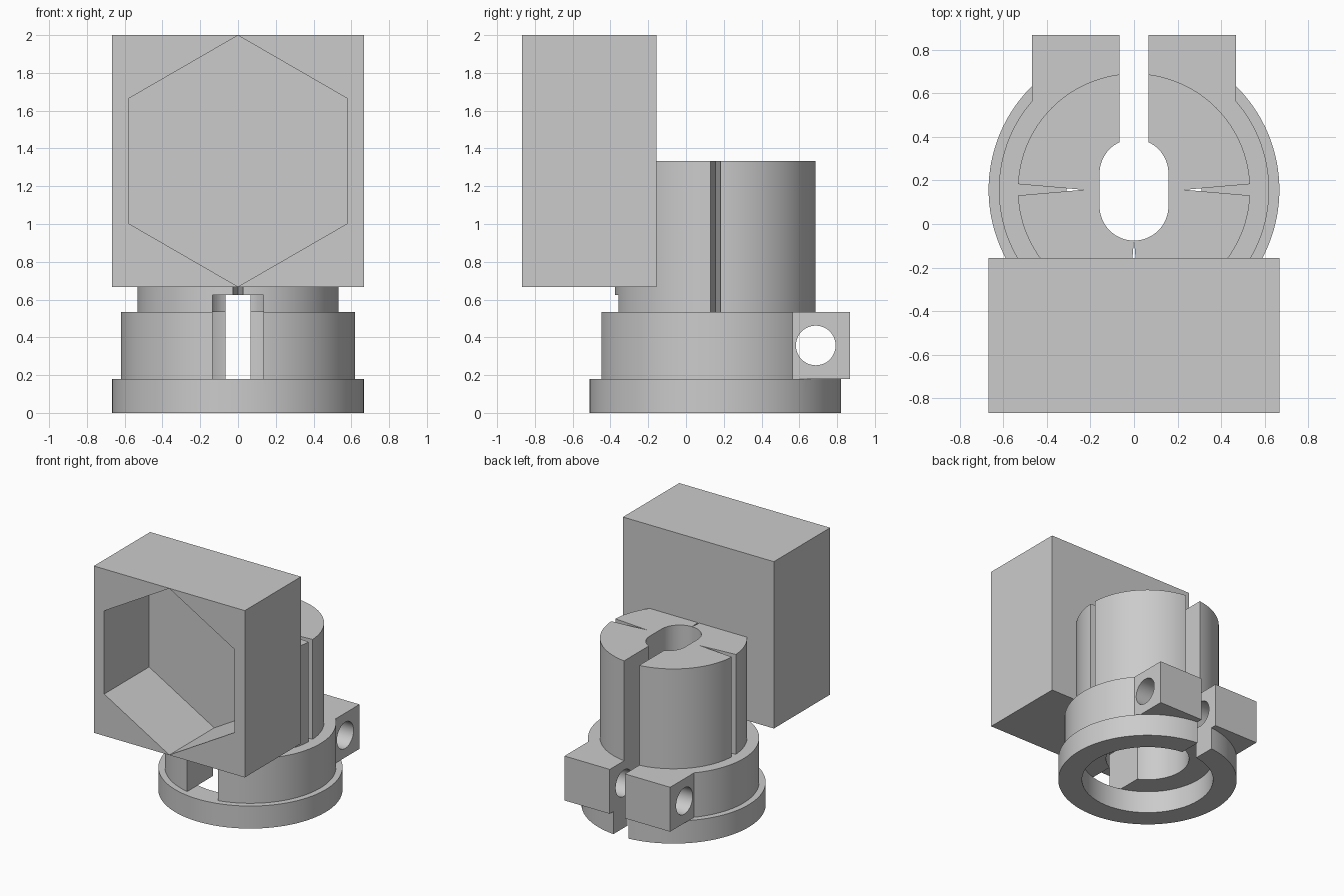
import bpy
import bmesh
from math import cos, sin, pi
from mathutils import Matrix

if "Cube" in bpy.data.objects:
    bpy.data.objects.remove(bpy.data.objects["Cube"])

AXIS_Y = 0.157            # centre of the round body
STEP1, STEP2, TOP = 0.18, 0.535, 1.333

grey = bpy.data.materials.new("plain_grey")
grey.use_nodes = True
grey.diffuse_color = (0.6, 0.6, 0.6, 1)
grey.node_tree.nodes["Principled BSDF"].inputs["Base Color"].default_value = (0.6, 0.6, 0.6, 1)


def finish(name, bm):
    bmesh.ops.recalc_face_normals(bm, faces=bm.faces)
    mesh = bpy.data.meshes.new(name)
    bm.to_mesh(mesh)
    bm.free()
    mesh.materials.append(grey)
    obj = bpy.data.objects.new(name, mesh)
    bpy.context.collection.objects.link(obj)
    return obj


def prism(name, points, low, high, matrix=Matrix()):
    """Extrude an outline along z, then place it with a matrix."""
    bm = bmesh.new()
    face = bm.faces.new([bm.verts.new((x, y, low)) for x, y in points])
    new = bmesh.ops.extrude_face_region(bm, geom=[face])["geom"]
    verts = [v for v in new if isinstance(v, bmesh.types.BMVert)]
    bmesh.ops.translate(bm, verts=verts, vec=(0, 0, high - low))
    bmesh.ops.transform(bm, matrix=matrix, verts=bm.verts)
    return finish(name, bm)


def box(name, x, y0, y1, z0, z1):
    return prism(name, [(-x, y0), (x, y0), (x, y1), (-x, y1)], z0, z1)


def arc(radius, start, end, steps, cy=0):
    return [(radius * cos(start + (end - start) * i / steps),
             cy + radius * sin(start + (end - start) * i / steps)) for i in range(steps + 1)]


def lathe(name, profile, steps=128):
    bm = bmesh.new()
    verts = [bm.verts.new((r, 0, z)) for r, z in profile]
    edges = [bm.edges.new((a, b)) for a, b in zip(verts, verts[1:] + verts[:1])]
    bmesh.ops.spin(bm, geom=verts + edges, cent=(0, 0, 0), axis=(0, 0, 1),
                   angle=2 * pi, steps=steps)
    bmesh.ops.remove_doubles(bm, verts=bm.verts, dist=0.0005)
    # drop the edge that lay on the axis
    loose = [e for e in bm.edges if not e.link_faces]
    bmesh.ops.delete(bm, geom=loose, context="EDGES")
    bmesh.ops.translate(bm, verts=bm.verts, vec=(0, AXIS_Y, 0))
    return finish(name, bm)


def combine(target, other, operation):
    mod = target.modifiers.new(operation.lower(), "BOOLEAN")
    mod.operation = operation
    mod.solver = "EXACT"
    mod.object = other
    bpy.context.view_layer.objects.active = target
    bpy.ops.object.modifier_apply(modifier=mod.name)
    bpy.data.objects.remove(other)


# Stepped round body with a wide recess below and a bore above it
body = lathe("clamp_mount", [
    (0.49, 0), (0.667, 0), (0.667, STEP1), (0.62, STEP1), (0.62, STEP2),
    (0.533, STEP2), (0.533, TOP), (0, TOP), (0, STEP2), (0.31, STEP2),
    (0.31, STEP1), (0.49, STEP1)])

# Clamp ears at the back, with a cross hole for a bolt
combine(body, box("clamp_ears", 0.467, 0.5, 0.867, STEP1, STEP2), "UNION")
cross = Matrix.Translation((0, 0.687, 0.357)) @ Matrix.Rotation(pi / 2, 4, "Y")
combine(body, prism("bolt_hole", arc(0.105, 0, 2 * pi, 48)[:-1], -1, 1, cross), "DIFFERENCE")

# Oval hole down through the top
oval = arc(0.158, 0, pi, 32, AXIS_Y + 0.075) + arc(0.158, pi, 2 * pi, 32, AXIS_Y - 0.075)
combine(body, prism("oval_hole", oval, 0.4, 1.5), "DIFFERENCE")

# Narrow split at the back and wider window at the front
combine(body, box("back_split", 0.067, AXIS_Y, 1, -0.1, 1.5), "DIFFERENCE")
combine(body, box("front_window", 0.135, -0.7, AXIS_Y, STEP1, 0.625), "DIFFERENCE")

# Tapered slits on both sides and the front
for turn in (0, pi, -pi / 2):
    place = Matrix.Translation((0, AXIS_Y, 0)) @ Matrix.Rotation(turn, 4, "Z")
    slit = prism("slit", [(0.23, 0), (0.55, -0.0275), (0.55, 0.0275)], STEP2, 1.5, place)
    combine(body, slit, "DIFFERENCE")

# Square block with a hexagonal pocket open to the front
combine(body, box("socket_block", 0.667, -0.867, -0.157, 0.667, 2), "UNION")
hexagon = arc(0.665, pi / 6, pi / 6 + 2 * pi, 6)[:-1]
facing = Matrix.Translation((0, 0, 1.3335)) @ Matrix.Rotation(pi / 2, 4, "X")
combine(body, prism("hex_pocket", hexagon, 0.30, 1.0, facing), "DIFFERENCE")

# Smooth curved walls, crisp edges
bpy.ops.object.select_all(action="DESELECT")
body.select_set(True)
bpy.context.view_layer.objects.active = body
bpy.ops.object.shade_smooth_by_angle(angle=pi / 8)
